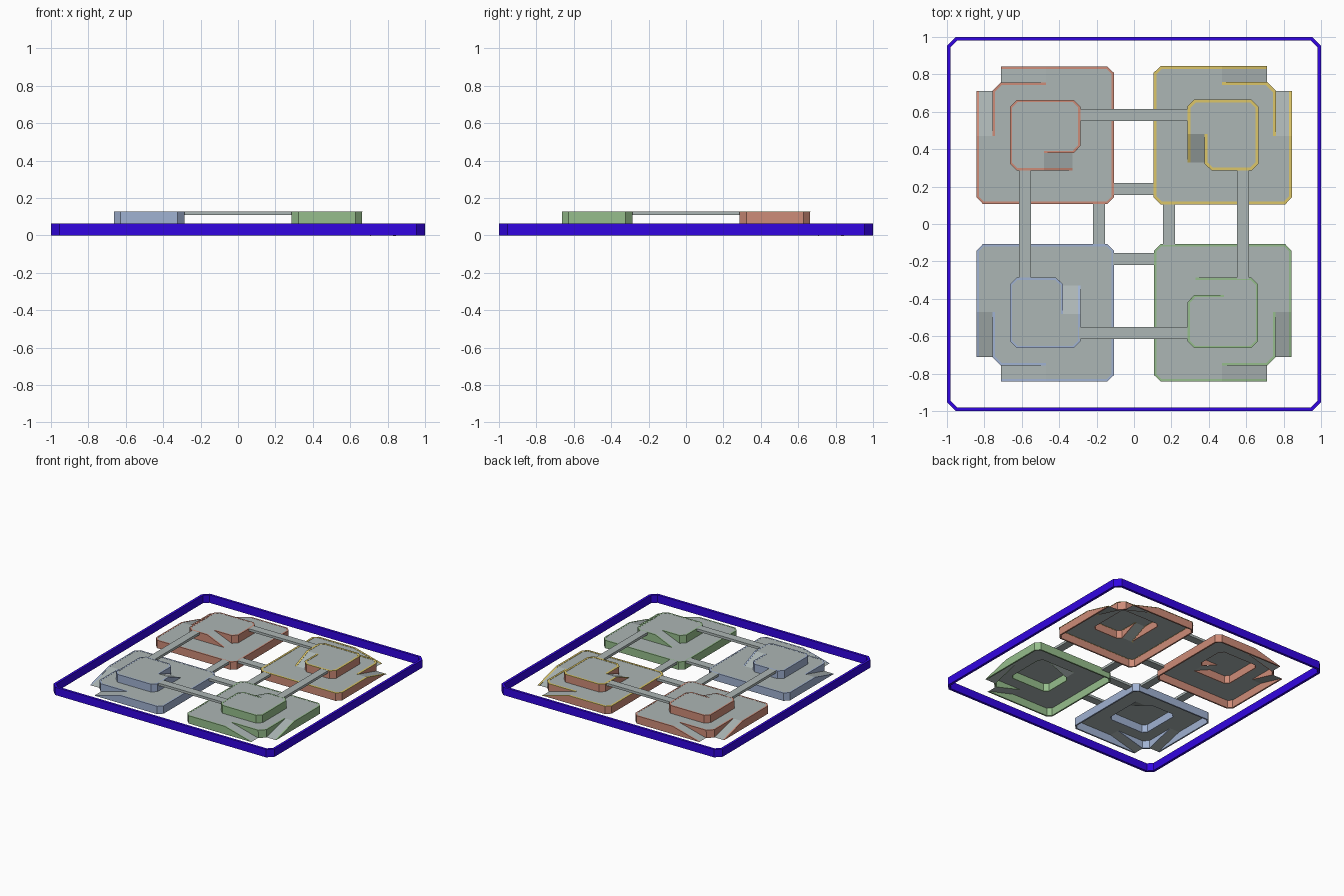
import bpy, bmesh, math
from mathutils import Matrix

if "Cube" in bpy.data.objects:
    bpy.data.objects.remove(bpy.data.objects["Cube"])

def material(name, r, g, b):
    lin = lambda c: ((c / 255 + 0.055) / 1.055) ** 2.4 if c > 10 else c / 255 / 12.92
    m = bpy.data.materials.new(name)
    m.diffuse_color = (lin(r), lin(g), lin(b), 1)
    m.use_nodes = True
    m.node_tree.nodes["Principled BSDF"].inputs["Base Color"].default_value = m.diffuse_color
    return m

GREY = material("floor grey", 172, 182, 181)
RED = material("salmon red", 206, 140, 120)
YELLOW = material("sand yellow", 220, 198, 105)
GREEN = material("soft green", 150, 190, 140)
BLUE = material("soft blue", 160, 178, 210)
INDIGO = material("deep indigo", 50, 5, 225)

H1, H2 = 0.064, 0.128      # heights of the two tiers
F1, F2 = H1 - 0.001, H2 - 0.001
E = 0.836                  # outer edge of a base

def finish(bm, name, mat, turn=0, thick=0):
    bmesh.ops.remove_doubles(bm, verts=bm.verts, dist=1e-5)
    bm.transform(Matrix.Rotation(-turn * math.pi / 2, 4, 'Z'))
    me = bpy.data.meshes.new(name)
    bm.to_mesh(me)
    bm.free()
    me.materials.append(mat)
    ob = bpy.data.objects.new(name, me)
    bpy.context.collection.objects.link(ob)
    if thick:
        s = ob.modifiers.new("thickness", 'SOLIDIFY')
        s.thickness, s.offset, s.use_even_offset = thick, 0, True
    return ob

def wall(name, pts, mat, turn=0, thick=0.012, closed=False):
    """Upright sheet along (x, y, bottom, top) points."""
    bm = bmesh.new()
    cols = [(bm.verts.new((x, y, a)), bm.verts.new((x, y, b))) for x, y, a, b in pts]
    pairs = list(zip(cols, cols[1:] + cols[:1])) if closed else list(zip(cols, cols[1:]))
    for (a, b), (c, d) in pairs:
        bm.faces.new((a, c, d, b))
    return finish(bm, name, mat, turn, thick)

def floor(name, loops, z, turn=0):
    """Flat sheet, later loops are holes."""
    bm = bmesh.new()
    edges = []
    for loop in loops:
        vs = [bm.verts.new((x, y, z)) for x, y in loop]
        edges += [bm.edges.new(p) for p in zip(vs, vs[1:] + vs[:1])]
    bmesh.ops.triangle_fill(bm, use_beauty=True, use_dissolve=False, edges=edges, normal=(0, 0, 1))
    for f in bm.faces:
        f.normal_update()
        if f.normal.z < 0:
            f.normal_flip()
    return finish(bm, name, GREY, turn)

def ramp(name, corners, turn):
    bm = bmesh.new()
    f = bm.faces.new([bm.verts.new(c) for c in corners])
    f.normal_update()
    if f.normal.z < 0:
        f.normal_flip()
    return finish(bm, name, GREY, turn)

def bridge(name, x0, x1, y0, y1, top, turn):
    bm = bmesh.new()
    bmesh.ops.create_cube(bm, size=1)
    for v in bm.verts:
        v.co = (x1 if v.co.x > 0 else x0, y1 if v.co.y > 0 else y0,
                top if v.co.z > 0 else top - 0.02)
    return finish(bm, name, GREY, turn)

def base(colour, mat, turn, trim=None):
    # lower deck outline, from the end of one ramp round to the other
    rim = [(-E, 0.47), (-E, 0.145), (-0.805, 0.113), (-0.145, 0.113), (-0.113, 0.145),
           (-0.113, 0.805), (-0.145, E), (-0.47, E)]
    notch = [(-0.47, 0.75), (-0.71, 0.75), (-0.75, 0.71), (-0.75, 0.47)]
    # upper deck outline
    top = [(-0.325, 0.385), (-0.293, 0.42), (-0.293, 0.625), (-0.325, 0.657), (-0.625, 0.657),
           (-0.657, 0.625), (-0.657, 0.325), (-0.625, 0.293)]
    floor(colour + "_lower_deck", [rim + notch, top + [(-0.33, 0.293), (-0.33, 0.385)]], F1, turn)
    floor(colour + "_upper_deck", [top + [(-0.48, 0.293), (-0.48, 0.385)]], F2, turn)
    # ramps
    ramp(colour + "_side_ramp", [(-E, 0.47, F1), (-0.75, 0.47, F1), (-0.75, 0.71, 0), (-E, 0.71, 0)], turn)
    ramp(colour + "_end_ramp", [(-0.47, E, F1), (-0.47, 0.75, F1), (-0.71, 0.75, 0), (-0.71, E, 0)], turn)
    ramp(colour + "_upper_ramp", [(-0.48, 0.293, F2), (-0.48, 0.385, F2), (-0.33, 0.385, F1),
                                  (-0.33, 0.293, F1)], turn)
    # walls
    outer = [(-E, 0.71, 0, 0)] + [(x, y, 0, H1) for x, y in rim] + [(-0.71, E, 0, 0)]
    inner = [(-0.47, 0.75, H1, H1), (-0.71, 0.75, 0, H1), (-0.75, 0.71, 0, H1), (-0.75, 0.47, H1, H1)]
    upper = ([(-0.48, 0.385, H2, H2)] + [(x, y, H1, H2) for x, y in top]
             + [(-0.48, 0.293, H1, H2), (-0.33, 0.293, H1, H1)])
    for name, pts in (("outer_wall", outer), ("ramp_wall", inner), ("upper_wall", upper)):
        wall(colour + "_" + name, pts, mat, turn)
        if trim:  # thin coloured edging along the wall tops
            wall(colour + "_" + name + "_edging", [(x, y, t - 0.003, t + 0.001) for x, y, b, t in pts],
                 trim, turn, 0.016)
    # bridges to the next base
    bridge(colour + "_upper_bridge", -0.293, 0.293, 0.55, 0.615, H2, turn)
    bridge(colour + "_lower_bridge", -0.113, 0.113, 0.155, 0.22, H1, turn)

# four bases, each a quarter turn on
base("red", RED, 0)
base("yellow", RED, 1, YELLOW)
base("green", GREEN, 2)
base("blue", BLUE, 3)

# boundary wall
a, c = 0.99, 0.95
ring = [(-c, -a), (c, -a), (a, -c), (a, c), (c, a), (-c, a), (-a, c), (-a, -c)]
wall("boundary_wall", [(x, y, 0, H1) for x, y in ring], INDIGO, thick=0.02, closed=True)
